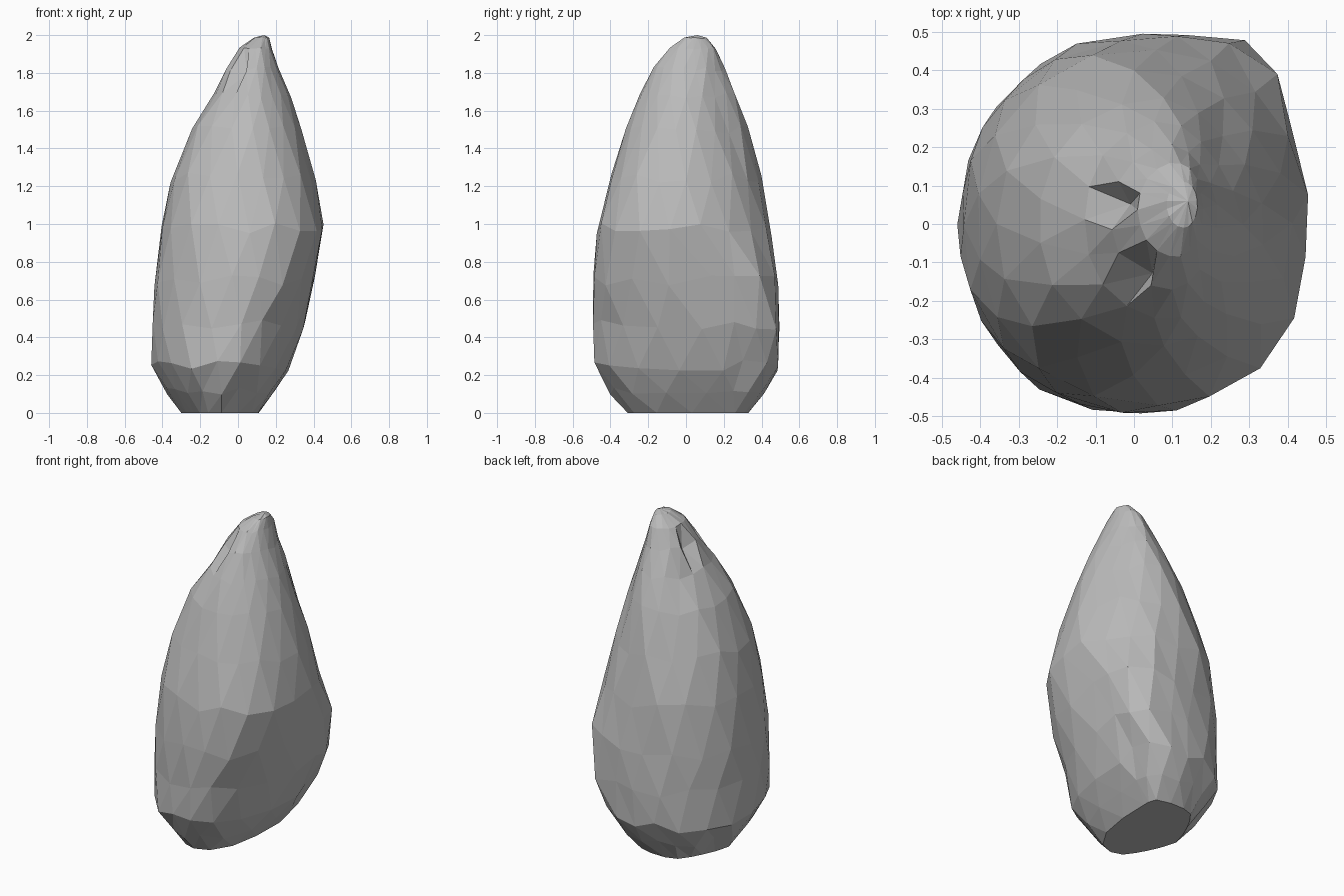
import bpy
import bmesh
import random
from math import cos, sin, pi

random.seed(4)
cube = bpy.data.objects.get("Cube")
if cube:
    bpy.data.objects.remove(cube)

# Plain stone colour
stone = bpy.data.materials.new("grey stone")
stone.use_nodes = True
grey = (0.5, 0.5, 0.5, 1)
stone.diffuse_color = grey
stone.node_tree.nodes["Principled BSDF"].inputs["Base Color"].default_value = grey

SIDES = 18
# Sections: height, left x, right x, x of the widest depth, front y, back y,
# y of the right extreme, squareness of left, front right and back right
SECTIONS = [
    (0.00, -0.30, 0.11, -0.13, -0.31, 0.33, 0.22, 1.3, 2.8, 5),
    (0.12, -0.385, 0.19, -0.09, -0.40, 0.41, 0.22, 1.7, 2.4, 5),
    (0.25, -0.455, 0.265, -0.04, -0.495, 0.485, 0.2, 1.95, 2.1, 6),
    (0.47, -0.455, 0.35, 0.02, -0.495, 0.49, 0.2, 2.1, 2, 6),
    (0.70, -0.445, 0.41, 0.05, -0.495, 0.485, 0.13, 2.2, 2.2, 3.6),
    (0.97, -0.41, 0.455, 0.06, -0.47, 0.455, 0, 2.2, 2.25, 2),
    (1.24, -0.355, 0.41, 0.07, -0.40, 0.40, 0, 2.1, 2, 1.65),
    (1.50, -0.25, 0.34, 0.08, -0.32, 0.33, 0, 2.1, 1.8, 1.55),
    (1.68, -0.13, 0.28, 0.09, -0.25, 0.27, 0, 2, 1.65, 1.5),
    (1.82, -0.06, 0.22, 0.10, -0.17, 0.205, 0.02, 2, 1.7, 1.7),
    (1.93, 0.01, 0.18, 0.11, -0.085, 0.16, 0.04, 2, 2, 2),
    (1.985, 0.085, 0.165, 0.13, -0.01, 0.11, 0.05, 2, 2, 2),
]


def section_point(section, angle):
    """Point on a rounded section whose quarters differ in size and squareness."""
    z, left, right, mid, front, back, mid_y, left_power, front_power, back_power = section
    c, s = cos(angle), sin(angle)
    if c > 0:
        power = back_power if s > 0 else front_power
        width = right - mid
    else:
        power, width, mid_y = left_power, mid - left, 0.5 * (front + back)
    r = (abs(c) ** power + abs(s) ** power) ** (-1 / power)
    depth = (back - mid_y) if s > 0 else (mid_y - front)
    return mid + r * c * width, mid_y + r * s * depth, z


# Rock body: staggered, slightly uneven rings give diamond shaped facets
bm = bmesh.new()
rings = []
for level, section in enumerate(SECTIONS):
    ring = []
    rough = 0.02 * (section[2] - section[1]) if level else 0
    for i in range(SIDES):
        x, y, z = section_point(section, 2 * pi * (i + level % 2 / 2) / SIDES)
        x += random.uniform(-rough, rough) / 3
        y += random.uniform(-rough, rough) / 3
        z += random.uniform(-rough, rough) * 2
        ring.append(bm.verts.new((x, y, max(z, 0))))
    rings.append(ring)

for level in range(len(rings) - 1):
    low, high = rings[level], rings[level + 1]
    for i in range(SIDES):
        j = (i + 1) % SIDES
        if level % 2:
            bm.faces.new((low[i], low[j], high[j]))
            bm.faces.new((low[i], high[j], high[i]))
        else:
            bm.faces.new((low[i], low[j], high[i]))
            bm.faces.new((low[j], high[j], high[i]))

# Chipped notches below the tip
for i in (8, 11):
    rings[9][i].co.x += 0.05
    rings[9][i].co.z -= 0.03

# Tip and flat base
tip = bm.verts.new((0.14, 0.06, 2.0))
for i in range(SIDES):
    bm.faces.new((rings[-1][i], rings[-1][(i + 1) % SIDES], tip))
bm.faces.new(list(reversed(rings[0])))
bmesh.ops.recalc_face_normals(bm, faces=bm.faces)

mesh = bpy.data.meshes.new("rock")
bm.to_mesh(mesh)
bm.free()
mesh.materials.append(stone)
rock = bpy.data.objects.new("rock", mesh)
bpy.context.collection.objects.link(rock)
